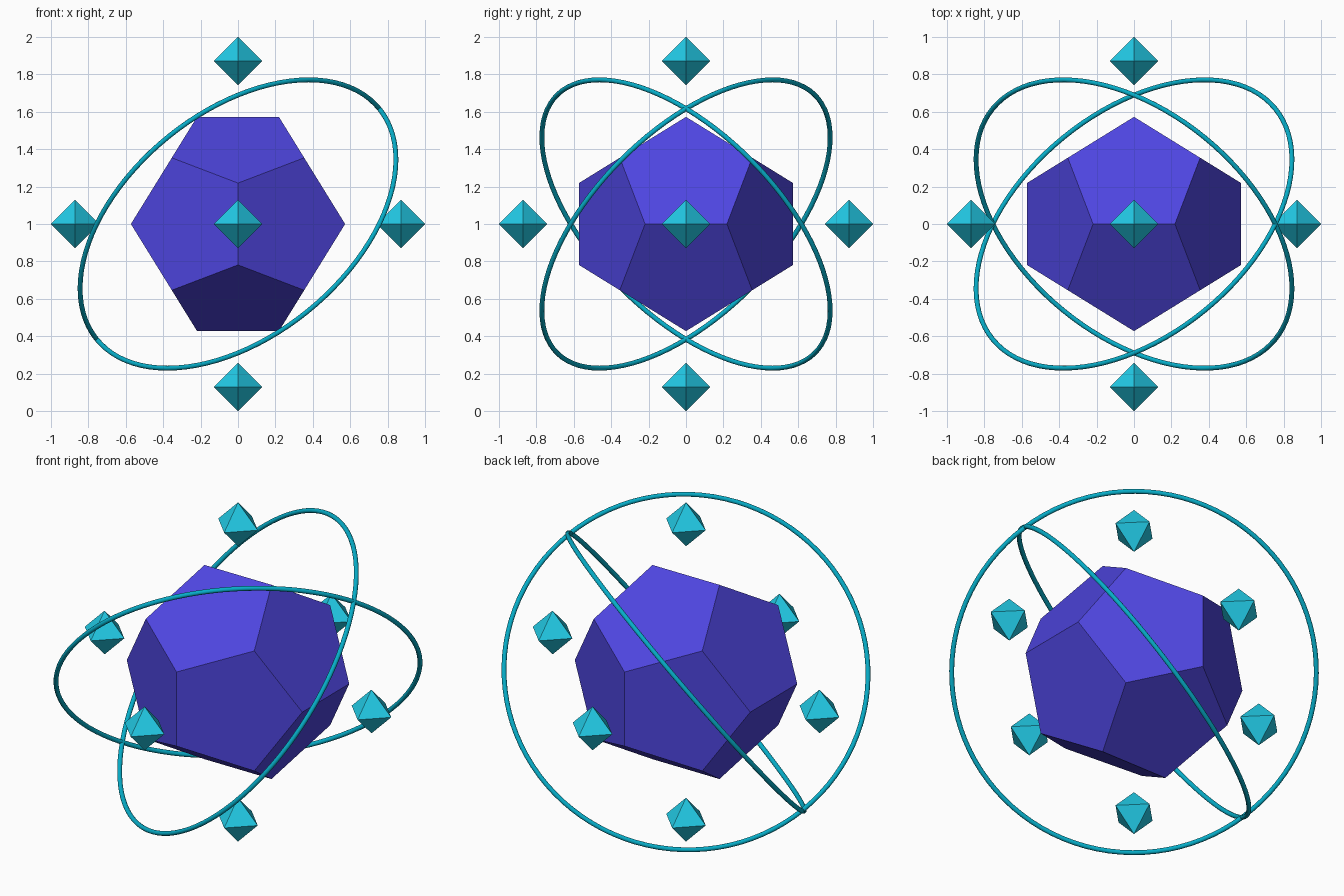
import bpy, bmesh, math
from mathutils import Vector

if "Cube" in bpy.data.objects:
    bpy.data.objects.remove(bpy.data.objects["Cube"])

CENTRE = Vector((0, 0, 1))


def material(name, rgb):
    mat = bpy.data.materials.new(name)
    mat.diffuse_color = (*rgb, 1)
    mat.use_nodes = True
    mat.node_tree.nodes["Principled BSDF"].inputs["Base Color"].default_value = mat.diffuse_color
    return mat


indigo = material("indigo", (0.078, 0.061, 0.75))
cyan = material("cyan", (0.016, 0.60, 0.80))
teal = material("teal", (0.002, 0.42, 0.58))


def hull(name, points, location, mat):
    """Flat-faced convex solid from its corner points."""
    bm = bmesh.new()
    for p in points:
        bm.verts.new(p)
    bmesh.ops.convex_hull(bm, input=bm.verts[:])
    bmesh.ops.dissolve_limit(bm, angle_limit=math.radians(2),
                             verts=bm.verts[:], edges=bm.edges[:])
    bmesh.ops.recalc_face_normals(bm, faces=bm.faces[:])
    mesh = bpy.data.meshes.new(name)
    bm.to_mesh(mesh)
    bm.free()
    mesh.materials.append(mat)
    obj = bpy.data.objects.new(name, mesh)
    obj.location = location
    bpy.context.collection.objects.link(obj)
    return obj


# Central dodecahedron: cube corners plus three golden rectangles
phi = (1 + math.sqrt(5)) / 2
a = 0.354
s, l = a / phi, a * phi
signs = (-1, 1)
corners = [(i * a, j * a, k * a) for i in signs for j in signs for k in signs]
for i in signs:
    for j in signs:
        corners += [(i * s, 0, j * l), (i * l, j * s, 0), (0, i * l, j * s)]
hull("core_dodecahedron", corners, CENTRE, indigo)

# Six small octahedra, one out along each axis direction
axes = [Vector(v) for v in ((1, 0, 0), (-1, 0, 0), (0, 1, 0),
                            (0, -1, 0), (0, 0, 1), (0, 0, -1))]
names = ("right", "left", "back", "front", "top", "bottom")
r = 0.129
for name, axis in zip(names, axes):
    hull(name + "_octahedron", [v * r for v in axes],
         CENTRE + axis * (1 - r), cyan)

# Two thin orbit rings, mirrored front to back
t = math.cos(math.radians(30)) * math.sqrt(0.5)
for name, side in (("orbit_ring_a", 1), ("orbit_ring_b", -1)):
    normal = Vector((-0.5, side * t, t))
    bpy.ops.mesh.primitive_torus_add(
        major_segments=96, minor_segments=12,
        major_radius=0.975, minor_radius=0.013, location=CENTRE,
        rotation=normal.to_track_quat('Z', 'Y').to_euler())
    ring = bpy.context.object
    ring.name = name
    ring.data.materials.append(teal)
    bpy.ops.object.shade_smooth()
